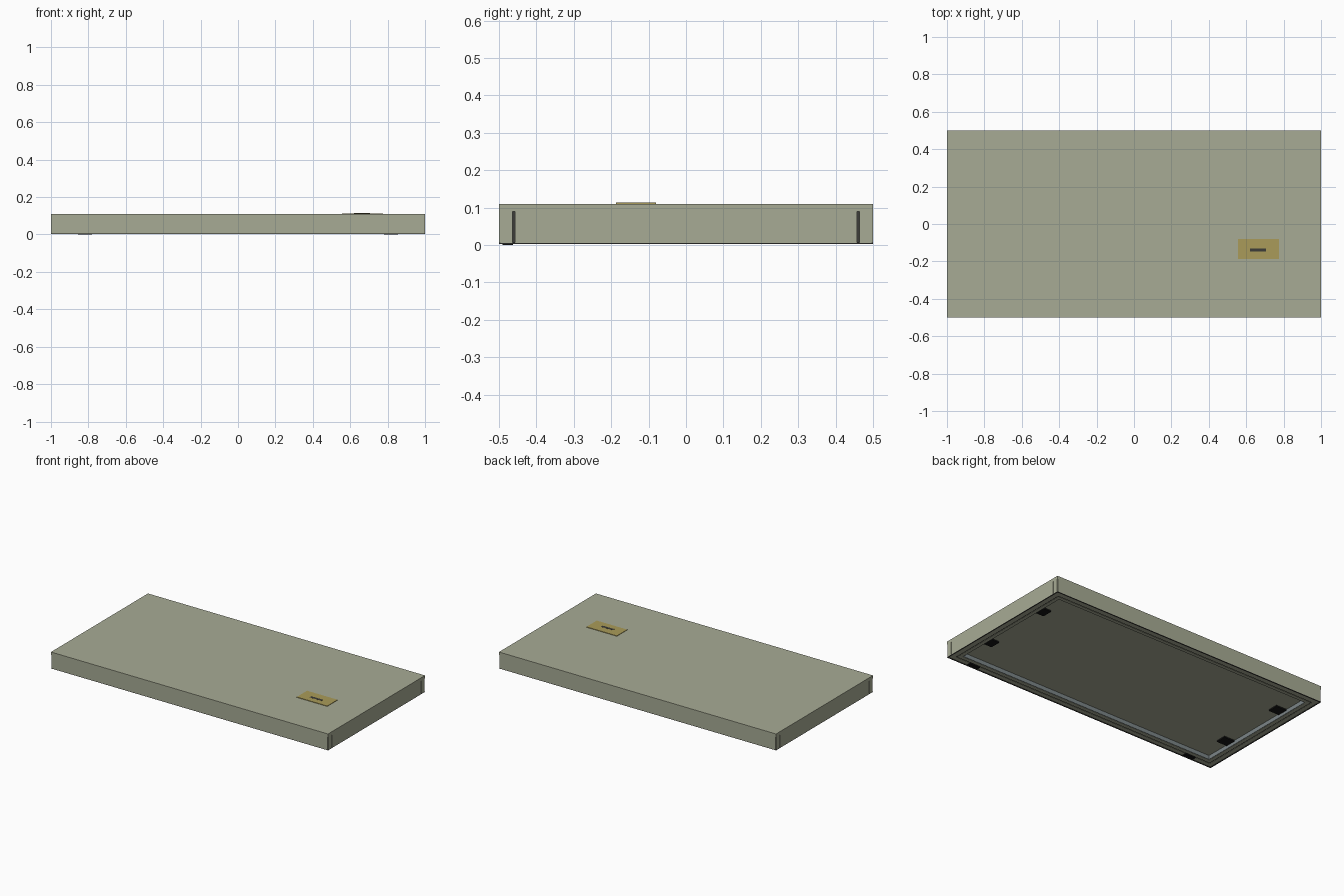
import bpy

cube = bpy.data.objects.get("Cube")
if cube:
    bpy.data.objects.remove(cube, do_unlink=True)


def material(name, color):
    m = bpy.data.materials.new(name)
    m.use_nodes = True
    m.diffuse_color = (*color, 1)
    m.node_tree.nodes["Principled BSDF"].inputs["Base Color"].default_value = (*color, 1)
    return m


olive = material("olive grey", (0.39, 0.41, 0.30))
gold = material("dull gold", (0.40, 0.33, 0.10))
steel = material("blue grey", (0.20, 0.235, 0.245))
dark = material("dark seam", (0.045, 0.045, 0.04))
black = material("black rubber", (0.008, 0.008, 0.008))


def box(name, mat, x, y, z):
    """Axis aligned box from (min, max) pairs."""
    corners = [(a, b, c) for a in x for b in y for c in z]
    faces = [(0, 1, 3, 2), (4, 6, 7, 5), (0, 4, 5, 1),
             (2, 3, 7, 6), (0, 2, 6, 4), (1, 5, 7, 3)]
    mesh = bpy.data.meshes.new(name)
    mesh.from_pydata(corners, [], faces)
    mesh.materials.append(mat)
    obj = bpy.data.objects.new(name, mesh)
    bpy.context.collection.objects.link(obj)
    return obj


def span(sign, a, b):
    return tuple(sorted((sign * a, sign * b)))


def ring(name, mat, outer, inner, z):
    """Rectangular frame of four bars, given half sizes."""
    (ox, oy), (ix, iy) = outer, inner
    for s, side, end in ((-1, "front", "right"), (1, "back", "left")):
        box(f"{name}_{side}", mat, (-ox, ox), span(s, iy, oy), z)
        box(f"{name}_{end}", mat, span(s, ix, ox), (-iy, iy), z)


HX, HY = 1.0, 0.5          # outer half sizes
IX, IY = 0.935, 0.435      # opening on the underside
BOTTOM, LID, TOP = 0.005, 0.09, 0.11

# Lid sheet and recessed underside panel
box("lid", olive, (-HX, HX), (-HY, HY), (LID, TOP))
box("underside_panel", olive, (-IX, IX), (-IY, IY), (0.032, LID))

# Side walls: dark core showing through the slits between folded sheets
ring("wall_core", dark, (HX - 0.006, HY - 0.006), (IX + 0.002, IY + 0.002), (BOTTOM + 0.002, LID))
for s, side, end in ((-1, "front", "right"), (1, "back", "left")):
    box(f"wall_{side}", olive, (-HX + 0.003, HX - 0.003), span(s, HY - 0.007, HY), (BOTTOM, LID))
    box(f"wall_{end}", olive, span(s, HX - 0.007, HX), (-0.457, 0.457), (BOTTOM, LID))
    for t in (-1, 1):
        box(f"corner_tab_{end}", olive, span(s, HX - 0.007, HX), span(t, 0.464, 0.496), (BOTTOM, LID))

# Underside rim: two flanges with a dark groove between
ring("outer_flange", olive, (HX - 0.007, HY - 0.007), (0.964, 0.464), (BOTTOM, 0.01))
ring("inner_flange", olive, (0.957, 0.457), (IX, IY), (BOTTOM, 0.01))
ring("base_edge", dark, (HX, HY), (HX - 0.007, HY - 0.007), (0.003, 0.006))
ring("inner_lining", steel, (IX + 0.003, IY + 0.003), (IX - 0.003, IY - 0.003), (0.006, 0.033))

# Rubber pads on the recessed panel and under the front rim
for s in (-1, 1):
    for t in (-1, 1):
        box("panel_pad", black, span(s, 0.855, 0.93), span(t, 0.20, 0.27), (0.024, 0.033))
    box("rim_foot", black, span(s, 0.78, 0.855), (-0.49, -0.462), (0, 0.007))

# Name plate with a plain dark inlay
box("plate", gold, (0.555, 0.775), (-0.187, -0.08), (TOP, 0.113))
box("plate_inlay", dark, (0.62, 0.705), (-0.148, -0.13), (0.113, 0.1135))
